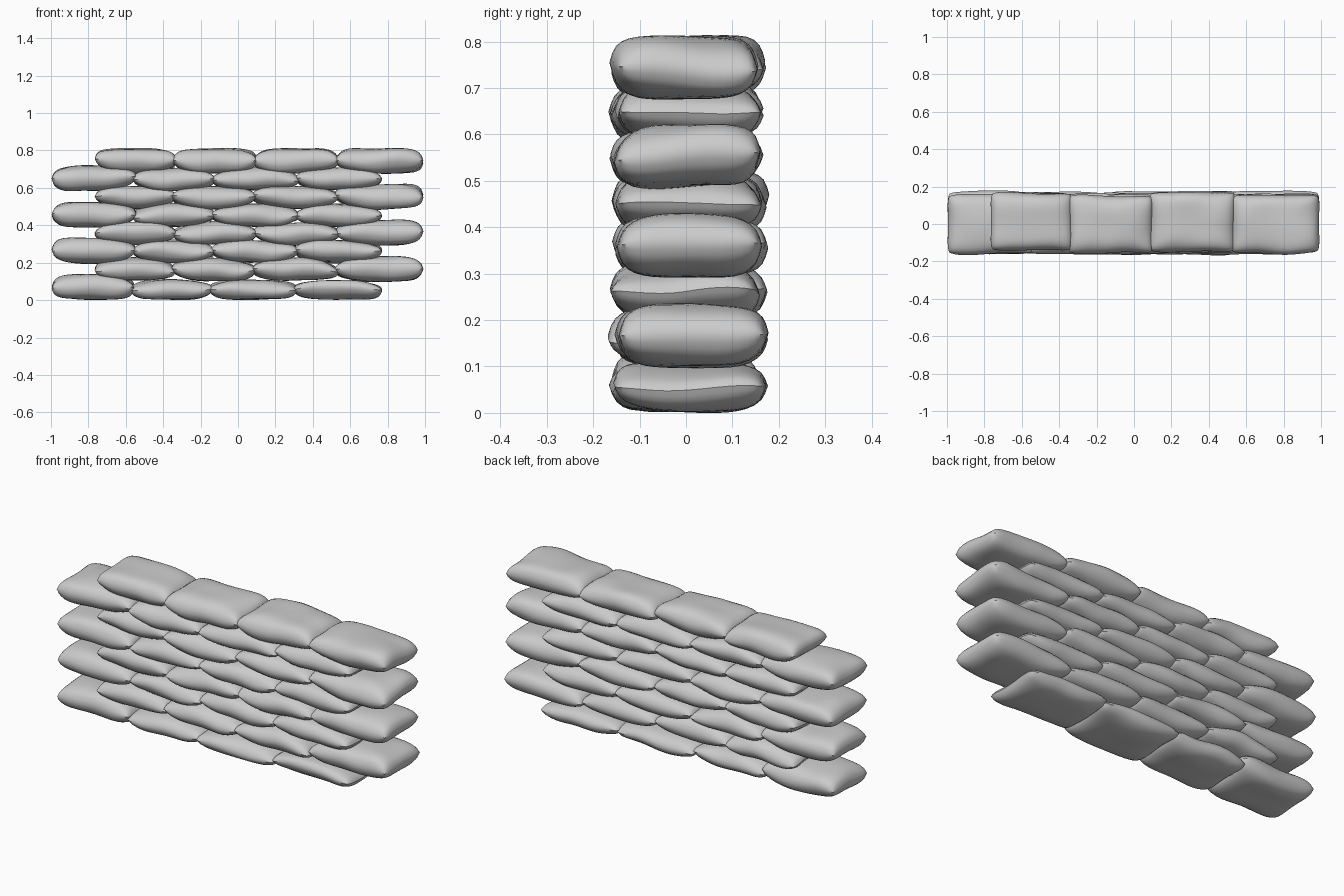
import bpy, bmesh, math, random
from mathutils import noise, Vector

if "Cube" in bpy.data.objects:
    bpy.data.objects.remove(bpy.data.objects["Cube"])

random.seed(4)
NX, NY = 24, 18


def sandbag(name, x0, x1, yc, zc, hy, h, p_left, p_right, p_top, p_bottom, seed):
    """Pillow made of an upper and a lower half joined along a pinched seam."""
    bm = bmesh.new()
    xc, hx = (x0 + x1) / 2, (x1 - x0) / 2
    off = Vector((seed * 7.3, seed * 3.1, 0))
    grid = {}
    for side in (1, -1):
        for i in range(NX + 1):
            for j in range(NY + 1):
                edge = i in (0, NX) or j in (0, NY)
                if edge and side == -1:
                    grid[side, i, j] = grid[1, i, j]
                    continue
                u = math.sin(math.pi / 2 * (2 * i / NX - 1))
                v = math.sin(math.pi / 2 * (2 * j / NY - 1))
                # outline: rounded corners, gently uneven edges
                corner = 1 - 0.06 * (u * v) ** 6
                x = xc + u * corner * hx * (0.985 + 0.025 * v * v)
                y = yc + v * corner * hy
                y += 0.014 * noise.noise(Vector((x * 4, v, 0)) + off)
                # thickness: flatter where a bag is squeezed by neighbours
                p = p_left if u < 0 else p_right
                p = max(p, p_top if side == 1 else p_bottom)
                t = h * max((1 - abs(u) ** p) * (1 - abs(v) ** 4.5), 0) ** 0.46
                t *= 1 + 0.12 * noise.noise(Vector((x * 5, y * 6, side * 3)) + off)
                # wavy seam, fading towards the crown
                rim = max(abs(u), abs(v)) ** 3
                wave = 0.03 * noise.noise(Vector((x * 5, y * 5, 9)) + off) * (0.2 + 0.6 * rim)
                if edge:
                    x += 0.003 * (i == NX) - 0.003 * (i == 0)
                    y += 0.003 * (j == NY) - 0.003 * (j == 0)
                z = max(zc + wave + side * t, 0.0)
                grid[side, i, j] = bm.verts.new((x, y, z))
    for side in (1, -1):
        for i in range(NX):
            for j in range(NY):
                q = [grid[side, i, j], grid[side, i + 1, j],
                     grid[side, i + 1, j + 1], grid[side, i, j + 1]]
                bm.faces.new(q if side == 1 else q[::-1])
    me = bpy.data.meshes.new(name)
    bm.to_mesh(me)
    bm.free()
    ob = bpy.data.objects.new(name, me)
    bpy.context.collection.objects.link(ob)
    return ob


# Eight staggered courses of four bags
cuts_even = [-0.985, -0.56, -0.14, 0.31, 0.76]
cuts_odd = [-0.755, -0.34, 0.09, 0.53, 0.98]
bags = []
for r in range(8):
    cuts = cuts_odd if r % 2 else cuts_even
    shift = random.uniform(-0.008, 0.008)
    for k in range(4):
        free_l = r % 2 == 0 and k == 0
        free_r = r % 2 == 1 and k == 3
        free = free_l or free_r
        zc = 0.066 + 0.0968 * r + (0.004 if free else 0)
        h = 0.067 if free else 0.061
        if r == 0 and not free:
            zc, h = 0.057, 0.052
        if r == 7:
            zc, h = 0.744, 0.066
        bags.append(sandbag(
            f"sandbag_{r + 1}_{k + 1}",
            cuts[k] - 0.01 + shift * (k > 0), cuts[k + 1] + 0.01 + shift * (k < 3),
            0.005 + random.uniform(-0.009, 0.009), zc,
            0.156 + random.uniform(-0.006, 0.006), h,
            5 if free_l else 2.4, 5 if free_r else 2.4,
            5 if r == 7 else 0, 5 if r == 0 else 0, r * 4 + k))

for b in bags:
    b.select_set(True)
bpy.context.view_layer.objects.active = bags[0]
bpy.ops.object.shade_smooth_by_angle(angle=math.radians(50))
